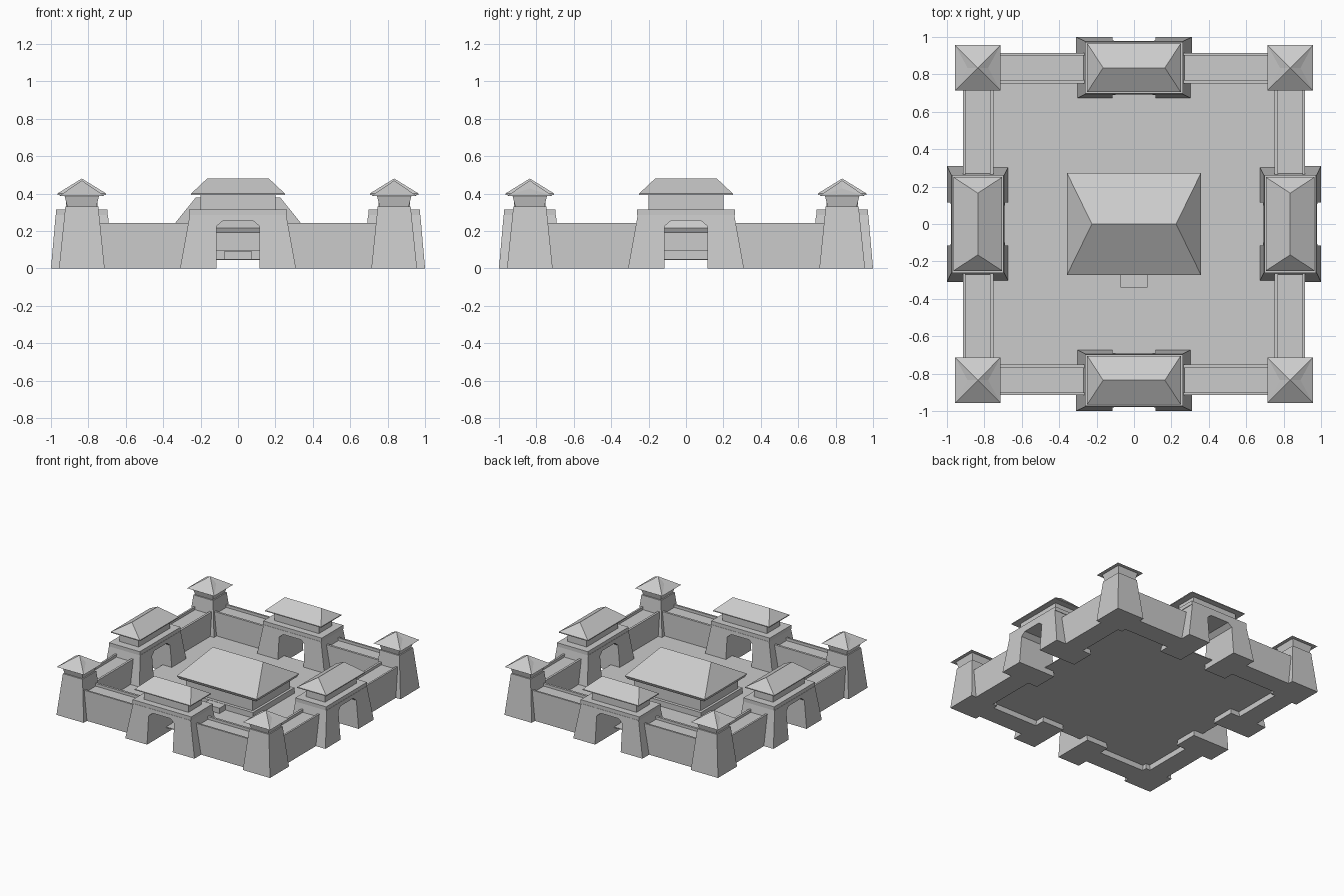
import bpy, bmesh, math
from mathutils import Matrix

old = bpy.data.objects.get("Cube")
if old:
    bpy.data.objects.remove(old, do_unlink=True)

GREY = (0.6, 0.6, 0.6, 1)
stone = bpy.data.materials.new("stone grey")
stone.diffuse_color = GREY
stone.use_nodes = True
stone.node_tree.nodes["Principled BSDF"].inputs["Base Color"].default_value = GREY


def finish(name, bm, angle=0):
    """Clean a mesh, turn it about the centre and add it to the scene."""
    bmesh.ops.remove_doubles(bm, verts=bm.verts, dist=1e-5)
    bmesh.ops.recalc_face_normals(bm, faces=bm.faces)
    bm.transform(Matrix.Rotation(angle, 4, "Z"))
    mesh = bpy.data.meshes.new(name)
    bm.to_mesh(mesh)
    bm.free()
    mesh.materials.append(stone)
    obj = bpy.data.objects.new(name, mesh)
    bpy.context.collection.objects.link(obj)
    return obj


def loft(name, levels, at=(0, 0), angle=0):
    """Stack rectangles given as (half x, half y, z); a zero half makes a ridge."""
    bm = bmesh.new()
    rings = []
    for hx, hy, z in levels:
        rings.append([bm.verts.new((at[0] + sx * hx, at[1] + sy * hy, z))
                      for sx, sy in ((-1, -1), (1, -1), (1, 1), (-1, 1))])
    bm.faces.new(rings[0])
    if levels[-1][1] > 0:
        bm.faces.new(rings[-1])
    for a, b in zip(rings, rings[1:]):
        for i in range(4):
            j = (i + 1) % 4
            bm.faces.new((a[i], a[j], b[j], b[i]))
    return finish(name, bm, angle)


def box(name, x, y, z, angle=0):
    at = ((x[0] + x[1]) / 2, (y[0] + y[1]) / 2)
    hx, hy = (x[1] - x[0]) / 2, (y[1] - y[0]) / 2
    return loft(name, [(hx, hy, z[0]), (hx, hy, z[1])], at, angle)


def pointed_roof(name, at, half, eave, peak):
    """Four-sided tower roof with a dent in its left and right slopes."""
    bm = bmesh.new()
    c = [bm.verts.new((at[0] + sx * half, at[1] + sy * half, eave))
         for sx, sy in ((-1, -1), (1, -1), (1, 1), (-1, 1))]
    top = bm.verts.new((*at, peak))
    left, right = [bm.verts.new((at[0] + s * 0.055, at[1], eave + 0.04)) for s in (-1, 1)]
    bm.faces.new(c)
    for tri in ((c[0], c[1], top), (c[2], c[3], top),
                (c[1], c[2], right), (c[2], top, right), (top, c[1], right),
                (c[3], c[0], left), (c[0], top, left), (top, c[3], left)):
        bm.faces.new(tri)
    return finish(name, bm)


def arch_cutter(angle):
    """Passage shape with chamfered upper corners."""
    bm = bmesh.new()
    outline = [(-0.115, -0.1), (0.115, -0.1), (0.115, 0.225), (0.08, 0.255),
               (-0.08, 0.255), (-0.115, 0.225)]
    face = bm.faces.new([bm.verts.new((x, -1.2, z)) for x, z in outline])
    new = bmesh.ops.extrude_face_region(bm, geom=[face])["geom"]
    moved = [v for v in new if isinstance(v, bmesh.types.BMVert)]
    bmesh.ops.translate(bm, verts=moved, vec=(0, 0.7, 0))
    obj = finish("passage_cutter", bm, angle)
    obj.hide_render = True
    obj.hide_set(True)
    return obj


R = 0.835  # distance of the wall line from the centre

# Gates and walls, one set for each side
for side, angle in zip(("front", "left", "back", "right"), range(4)):
    turn = angle * math.pi / 2
    at = (0, -R)
    gate = loft(side + "_gate_base", [(0.31, 0.165, 0), (0.258, 0.14, 0.285)], at, turn)
    cut = gate.modifiers.new("passage", "BOOLEAN")
    cut.operation = "DIFFERENCE"
    cut.solver = "EXACT"
    cut.object = arch_cutter(turn)
    loft(side + "_gate_parapet", [(0.262, 0.138, 0.285), (0.262, 0.138, 0.315)], at, turn)
    loft(side + "_gate_room", [(0.2, 0.085, 0.315), (0.2, 0.085, 0.395)], at, turn)
    loft(side + "_gate_roof", [(0.25, 0.13, 0.393), (0.25, 0.13, 0.4),
                               (0.165, 0, 0.48)], at, turn)
    for s, end in ((-1, "a"), (1, "b")):
        span = sorted((s * 0.25, s * 0.76))
        label = side + "_wall_" + end
        box(label, span, (-0.91, -0.76), (0, 0.22), turn)
        box(label + "_outer_parapet", span, (-0.915, -0.9), (0, 0.242), turn)
        box(label + "_inner_parapet", span, (-0.77, -0.752), (0, 0.242), turn)

# Corner towers
for sx, xname in ((-1, "right"), (1, "left")):
    for sy, yname in ((-1, "front"), (1, "back")):
        at = (sx * R, sy * R)
        label = yname + "_" + xname + "_tower"
        loft(label, [(0.122, 0.122, 0), (0.088, 0.088, 0.33)], at)
        loft(label + "_neck", [(0.078, 0.078, 0.33), (0.092, 0.092, 0.387)], at)
        pointed_roof(label + "_roof", at, 0.121, 0.387, 0.47)

# Courtyard floor
box("courtyard_floor", (-0.755, 0.755), (-0.755, 0.755), (0.044, 0.05))

# Central hall
box("hall_platform", (-0.32, 0.32), (-0.265, 0.265), (0.05, 0.095))
box("hall_step", (-0.073, 0.073), (-0.34, -0.26), (0.05, 0.093))
box("hall_body", (-0.3, 0.3), (-0.24, 0.24), (0.095, 0.2))
loft("hall_roof", [(0.345, 0.26, 0.19), (0.358, 0.272, 0.215), (0.225, 0, 0.38)])
